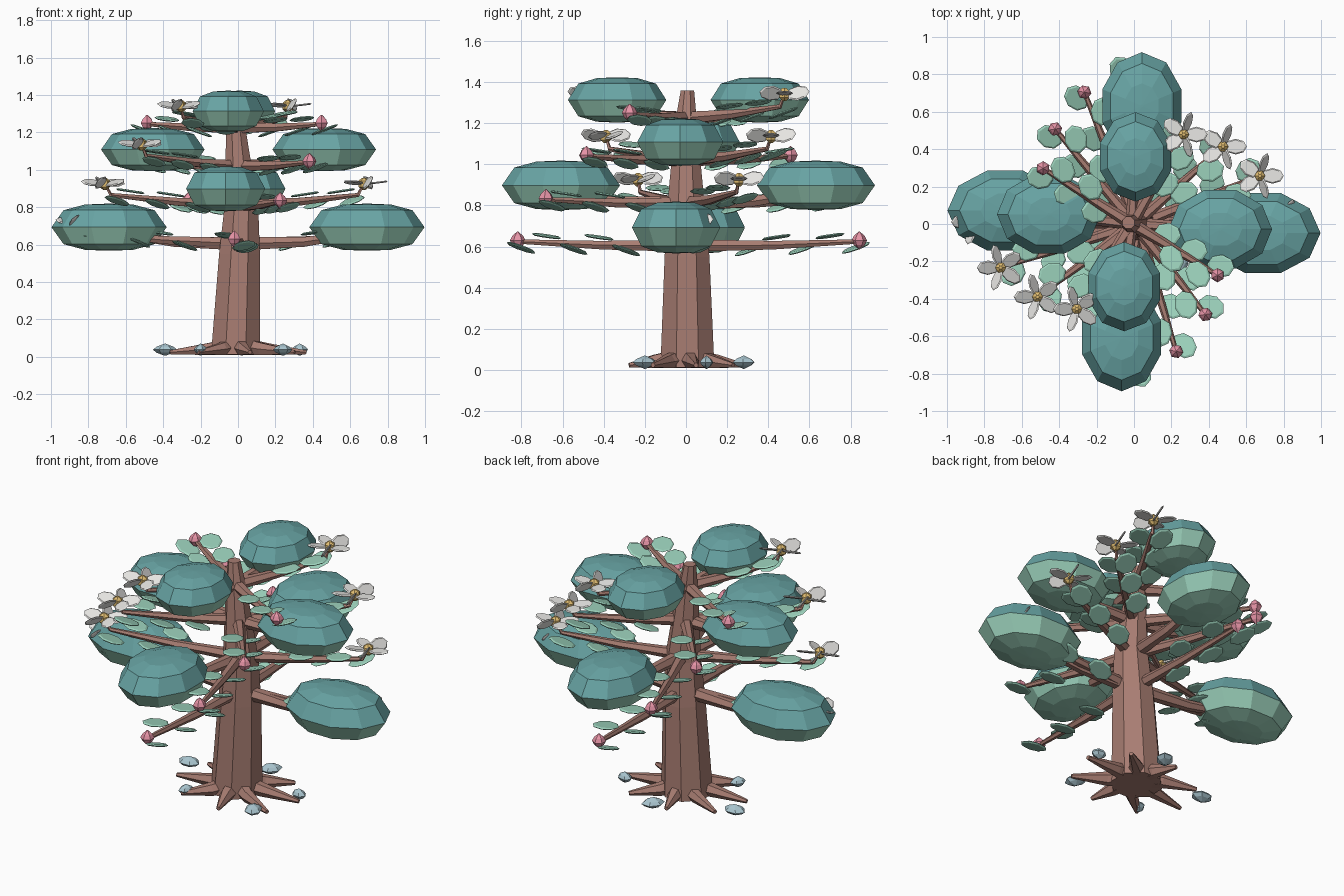
import bpy, bmesh, math
from math import cos, sin, radians, pi
from mathutils import Vector, Matrix

cube = bpy.data.objects.get("Cube")
if cube:
    bpy.data.objects.remove(cube)


def make_material(name, rgb):
    # sRGB bytes to linear values
    lin = [((c / 255 + 0.055) / 1.055) ** 2.4 for c in rgb] + [1]
    m = bpy.data.materials.new(name)
    m.use_nodes = True
    m.diffuse_color = lin
    m.node_tree.nodes["Principled BSDF"].inputs["Base Color"].default_value = lin
    return m


bark = make_material("bark brown", (168, 125, 114))
teal = make_material("canopy teal", (104, 164, 164))
mint = make_material("leaf mint", (156, 210, 188))
pink = make_material("bud pink", (243, 156, 176))
white = make_material("petal white", (236, 235, 232))
gold = make_material("flower gold", (226, 190, 114))
slate = make_material("stone blue", (170, 198, 208))


def finish(name, bm, *mats):
    bmesh.ops.recalc_face_normals(bm, faces=bm.faces)
    mesh = bpy.data.meshes.new(name)
    bm.to_mesh(mesh)
    bm.free()
    for m in mats:
        mesh.materials.append(m)
    ob = bpy.data.objects.new(name, mesh)
    bpy.context.collection.objects.link(ob)


def circle(radius, sides, z=0, phase=0):
    return [Vector((radius * cos(phase + 2 * pi * i / sides), radius * sin(phase + 2 * pi * i / sides), z))
            for i in range(sides)]


def skin(bm, rings):
    # Join successive rings of equal size and cap both ends
    vs = [[bm.verts.new(p) for p in ring] for ring in rings]
    n = len(vs[0])
    for a, b in zip(vs, vs[1:]):
        for i in range(n):
            j = (i + 1) % n
            bm.faces.new((a[i], a[j], b[j], b[i]))
    bm.faces.new(vs[0][::-1])
    bm.faces.new(vs[-1])


def tube(bm, pts, radii, sides):
    # Tapered limb through points, all rings turned the same way
    q = (pts[-1] - pts[0]).to_track_quat('Z', 'Y')
    skin(bm, [[p + q @ c for c in circle(r, sides)] for p, r in zip(pts, radii)])


def lathe(bm, matrix, profile, sides):
    # Turned solid from (radius, height) pairs, placed by a matrix
    skin(bm, [[matrix @ c for c in circle(r, sides, z)] for r, z in profile])


def place(pos, yaw=0, pitch=0, roll=0, scale=(1, 1, 1)):
    return (Matrix.Translation(pos) @ Matrix.Rotation(yaw, 4, 'Z') @ Matrix.Rotation(pitch, 4, 'Y')
            @ Matrix.Rotation(roll, 4, 'X') @ Matrix.Diagonal((*scale, 1)))


BLADE = [(0.85, -1), (1, 0), (0.85, 1)]
PEBBLE = [(0.05, -1), (0.7, -0.5), (1, 0), (0.7, 0.5), (0.05, 1)]

# Trunk, leaning slightly
trunk_path = [Vector(p) for p in ((-0.013, 0.007, 0.012), (0.008, 0.005, 0.55), (0.018, 0, 0.8),
                                  (-0.01, 0, 1.2), (-0.03, 0.007, 1.36))]
bm = bmesh.new()
skin(bm, [[p + c for c in circle(r, 8, 0, pi / 8)]
          for p, r in zip(trunk_path, (0.142, 0.118, 0.098, 0.058, 0.035))])
finish("trunk", bm, bark)

# Roots
bm = bmesh.new()
for k in range(8):
    a = radians(10 + 45 * k)
    d = Vector((cos(a), sin(a), 0))
    tip = Vector((0.37 * cos(a), 0.28 * sin(a), 0.024))
    tube(bm, [d * 0.08 + Vector((0, 0, 0.052)), d * 0.15 + Vector((0, 0, 0.042)), tip],
         [0.045, 0.038, 0.012], 6)
finish("roots", bm, bark)

# Stones around the base
bm = bmesh.new()
for k, (x, y) in enumerate([(-0.39, 0.1), (-0.2, -0.2), (0.24, -0.2), (0.33, 0.1), (0.02, 0.28)]):
    s = 0.065 if k % 2 == 0 else 0.045
    lathe(bm, place((x, y, 0.038), k, scale=(s, s * 0.75, 0.032)), PEBBLE, 6)
finish("stones", bm, slate)

branches, leaves, buds = bmesh.new(), bmesh.new(), bmesh.new()
petals, centres = bmesh.new(), bmesh.new()


def trunk_point(z):
    for a, b in zip(trunk_path, trunk_path[1:]):
        if z <= b.z:
            return a.lerp(b, (z - a.z) / (b.z - a.z))


def leafy_branch(start, tip, yaw):
    mid = start.lerp(tip, 0.5) - Vector((0, 0, 0.008))
    tube(branches, [start, mid, tip], [0.035, 0.024, 0.012], 6)
    side = Vector((-sin(yaw), cos(yaw), 0))
    # Leaves alternate to both sides, above and below, outer ends tipped up
    for k, t in enumerate((0.36, 0.52, 0.67, 0.83, 0.98)):
        s = -1 if k % 2 else 1
        p = start.lerp(tip, t) + side * s * 0.05 - Vector((0, 0, 0.03 * s))
        lathe(leaves, place(p, yaw + s * 0.4, -0.25 - 0.1 * s, 0, (0.078, 0.062, 0.006)), BLADE, 8)


def flower(pos, half):
    # Petals lie nearly flat along x and stand on edge along y
    for k in range(5):
        a = pi * half + 2 * pi * k / 5
        p = pos + Vector((0.068 * cos(a), 0.068 * sin(a), 0.006))
        roll = radians(72) * sin(a) ** 4 + 0.4 * half * cos(a)
        lathe(petals, place(p, a, -0.12, roll, (0.06, 0.042, 0.005)), BLADE, 8)
    lathe(centres, place(pos, scale=(0.032, 0.032, 0.032)), [(0.3, -1), (0.9, -0.5), (0.9, 0.5), (0.3, 1)], 6)


# Tiers: height, twig reach, canopy reach, canopy x offset, canopy half sizes
tiers = [
    (0.605, 0.83, 0.692, 0, (0.308, 0.225, 0.126)),
    (0.81, 0.735, 0.622, -0.012, (0.287, 0.222, 0.12)),
    (1.02, 0.638, 0.46, 0.003, (0.277, 0.22, 0.115)),
    (1.225, 0.547, 0.348, -0.022, (0.239, 0.2, 0.11)),
]
DOME = [(0.03, -1), (0.42, -0.96), (0.79, -0.72), (1, 0), (0.79, 0.72), (0.42, 0.96), (0.03, 1)]

for i, (z, twig_reach, reach, offset, size) in enumerate(tiers):
    start = trunk_point(z)
    for half in (0, 1):
        # Canopy on a stout branch, squared to the axes
        yaw = radians(90 * (i % 2) + 180 * half)
        d = Vector((cos(yaw - 0.087), sin(yaw - 0.087), 0))
        centre = d * reach + Vector((offset, 0.012, z + 0.088))
        tube(branches, [start, start.lerp(centre, 0.5) - Vector((0, 0, 0.035)), centre - Vector((0, 0, 0.03))],
             [0.042 - 0.003 * i, 0.03, 0.02], 6)
        bm = bmesh.new()
        lathe(bm, place(centre, yaw, scale=size), DOME, 10)
        for f in bm.faces:
            f.material_index = int(f.calc_center_median().z < centre.z)
        finish(f"canopy_{i + 1}_{'b' if half else 'a'}", bm, teal, mint)

        # Branch ending in a bud
        yaw = radians(90 + 19.5 * i + 180 * half)
        tip = Vector((cos(yaw) * twig_reach - 0.02, sin(yaw) * twig_reach + 0.012, z + 0.02))
        leafy_branch(start, tip, yaw)
        lathe(buds, place(tip + Vector((0, 0, 0.005)), yaw, scale=(0.038, 0.038, 0.044)), PEBBLE, 6)

        # Branch ending in a flower, raised on a short stalk
        yaw = radians(19.5 * i + 180 * half)
        head = Vector((cos(yaw) * twig_reach - 0.02, sin(yaw) * twig_reach + 0.012, z + 0.115))
        tip = head * 0.95
        tip.z = z + 0.055
        leafy_branch(start, tip, yaw)
        tube(branches, [tip - Vector((0, 0, 0.005)), head], [0.01, 0.006], 5)
        flower(head, half)

finish("branches", branches, bark)
finish("leaves", leaves, mint)
finish("buds", buds, pink)
finish("petals", petals, white)
finish("flower_centres", centres, gold)
